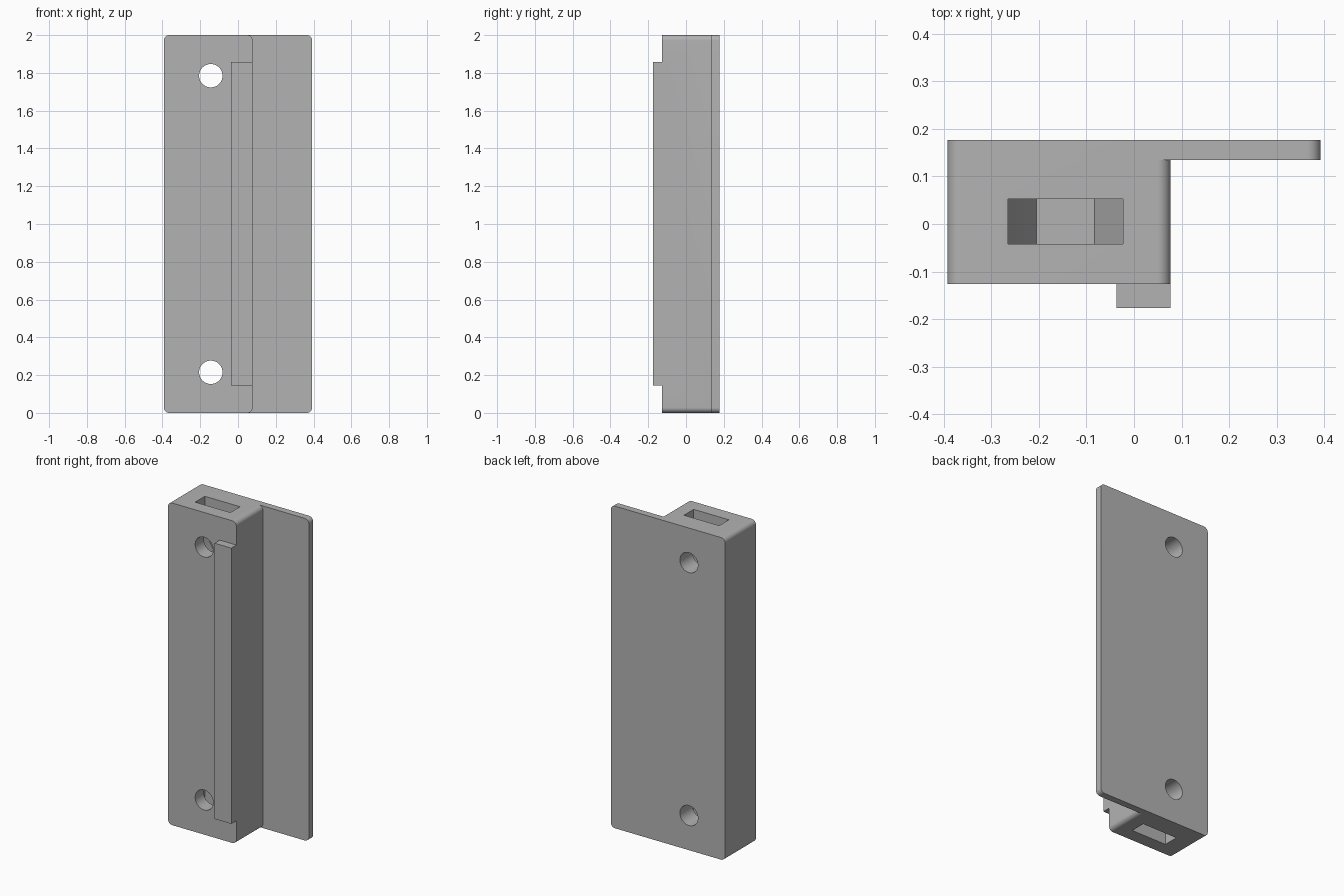
import bpy
import bmesh
import math

cube = bpy.data.objects.get("Cube")
if cube:
    bpy.data.objects.remove(cube, do_unlink=True)

grey = bpy.data.materials.new("plain grey")
grey.use_nodes = True
colour = (0.45, 0.45, 0.45, 1)
grey.diffuse_color = colour
grey.node_tree.nodes["Principled BSDF"].inputs["Base Color"].default_value = colour

HEIGHT = 2.0
LEFT, BODY_RIGHT, PLATE_RIGHT = -0.392, 0.077, 0.392
FRONT, PLATE_FRONT, BACK = -0.126, 0.135, 0.177
HOLE_X, HOLE_INSET = -0.144, 0.215


def arc(cx, cz, r, start, end, steps):
    """Points on an arc in the XZ plane, angles in degrees."""
    angles = [math.radians(start + (end - start) * i / steps) for i in range(steps + 1)]
    return [(cx + r * math.cos(a), cz + r * math.sin(a)) for a in angles]


def rounded(x0, x1, z0, z1, r=0.028):
    points = []
    corners = [(x1 - r, z1 - r), (x0 + r, z1 - r), (x0 + r, z0 + r), (x1 - r, z0 + r)]
    for i, (cx, cz) in enumerate(corners):
        points += arc(cx, cz, r, i * 90, i * 90 + 90, 10)
    return points


def prism(name, profile, y0, y1):
    """Extrude an XZ profile along y."""
    bm = bmesh.new()
    face = bm.faces.new([bm.verts.new((x, y0, z)) for x, z in profile])
    side = bmesh.ops.extrude_face_region(bm, geom=[face])["geom"]
    verts = [v for v in side if isinstance(v, bmesh.types.BMVert)]
    bmesh.ops.translate(bm, vec=(0, y1 - y0, 0), verts=verts)
    bmesh.ops.recalc_face_normals(bm, faces=bm.faces)
    mesh = bpy.data.meshes.new(name)
    bm.to_mesh(mesh)
    bm.free()
    mesh.materials.append(grey)
    obj = bpy.data.objects.new(name, mesh)
    bpy.context.collection.objects.link(obj)
    return obj


def combine(target, tool, operation):
    """Apply a boolean and discard the tool object."""
    tool.hide_render = True
    mod = target.modifiers.new(operation, 'BOOLEAN')
    mod.operation = operation
    mod.solver = 'EXACT'
    mod.object = tool
    bpy.context.view_layer.objects.active = target
    bpy.ops.object.modifier_apply(modifier=mod.name)
    bpy.data.objects.remove(tool, do_unlink=True)


# Block, wide back plate and raised front strip
bracket = prism("bracket_body", rounded(LEFT, BODY_RIGHT, 0, HEIGHT), FRONT, PLATE_FRONT)
plate = prism("back_plate", rounded(LEFT, PLATE_RIGHT, 0, HEIGHT), PLATE_FRONT, BACK)
combine(bracket, plate, 'UNION')
x0, z0, z1 = -0.037, 0.145, 1.857
strip = prism("front_strip", [(x0, z0), (BODY_RIGHT, z0), (BODY_RIGHT, z1), (x0, z1)],
              -0.176, -0.1)
combine(bracket, strip, 'UNION')

# Screw holes, each with a hexagonal nut slot open to the nearest end
for end, sign in ((0, -1), (HEIGHT, 1)):
    z = end - sign * HOLE_INSET
    half_hex = arc(HOLE_X, z, 0.121, 0, -180 * sign, 3)
    outside = end + sign * 0.1
    profile = half_hex + [(half_hex[-1][0], outside), (half_hex[0][0], outside)]
    combine(bracket, prism("nut_slot", profile, -0.042, 0.053), 'DIFFERENCE')
    hole = arc(HOLE_X, z, 0.062, 0, 360, 48)[:-1]
    combine(bracket, prism("screw_hole", hole, -0.4, 0.4), 'DIFFERENCE')

bpy.ops.object.select_all(action='DESELECT')
bracket.select_set(True)
bpy.context.view_layer.objects.active = bracket
bpy.ops.object.shade_smooth_by_angle(angle=math.radians(30))
